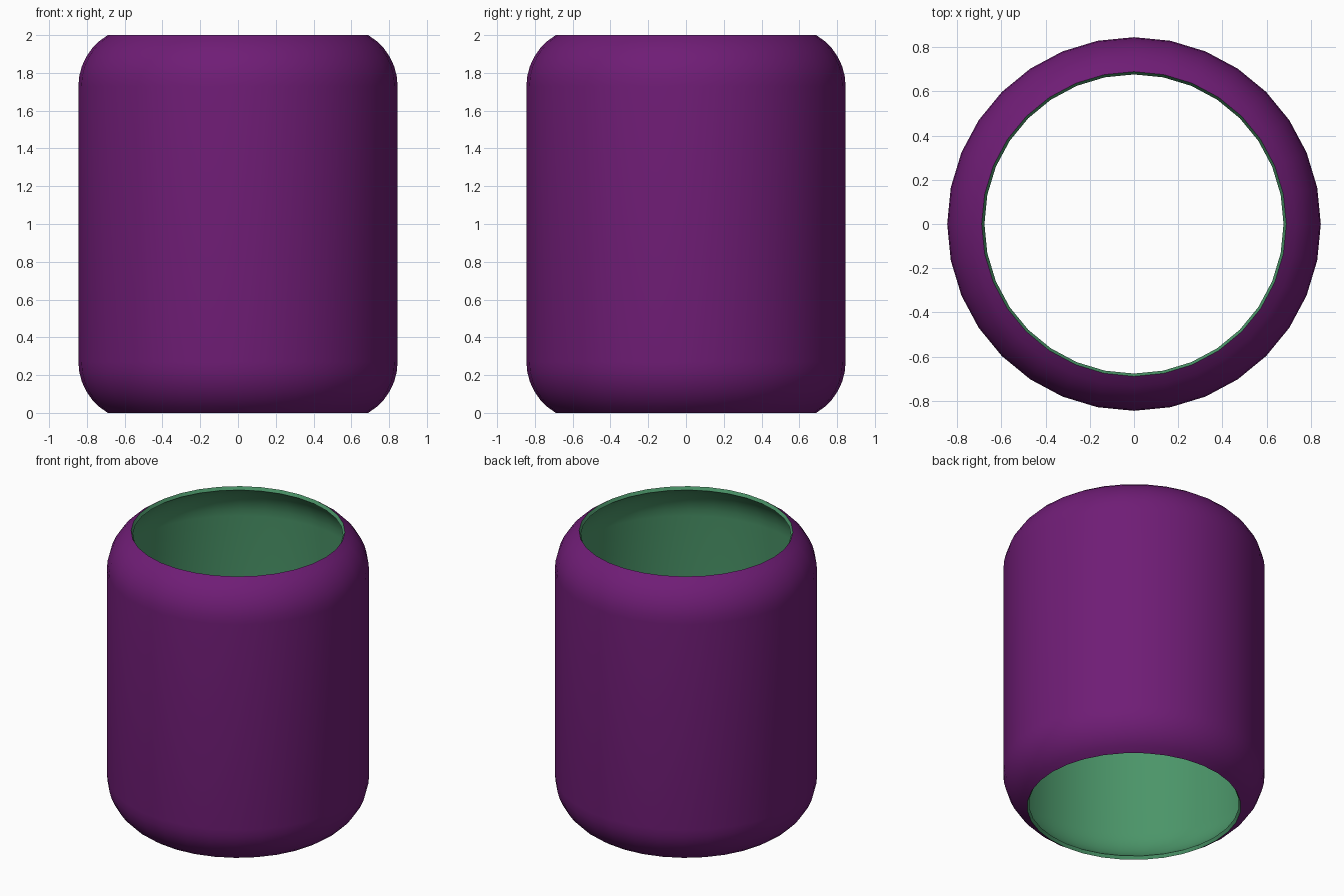
import bpy, bmesh
from math import sin, cos, pi, radians

if "Cube" in bpy.data.objects:
    bpy.data.objects.remove(bpy.data.objects["Cube"])

SIDES, STEPS = 32, 6
R_OUT, R_ARC, ARC, WALL = 0.845, 0.312, radians(60), 0.025
Z_ARC = R_ARC * sin(ARC)          # height of each rounded shoulder
CX = R_OUT - R_ARC                # centre of the shoulder arc


def wall_profile(radius):
    """Straight wall with a rounded shoulder at each end, bottom to top."""
    angles = [ARC * i / STEPS for i in range(STEPS + 1)]
    low = [(CX + radius * cos(a), Z_ARC - radius * sin(a)) for a in reversed(angles)]
    return low + [(r, 2 - z) for r, z in reversed(low)]


def material(name, color):
    m = bpy.data.materials.new(name)
    m.diffuse_color = (*color, 1)
    m.use_nodes = True
    m.node_tree.nodes["Principled BSDF"].inputs["Base Color"].default_value = m.diffuse_color
    return m


# Closed section: outer skin up, inner lining back down
outer = wall_profile(R_ARC)
inner = wall_profile(R_ARC - WALL)[::-1]
section = outer + inner

bm = bmesh.new()
rings = [[bm.verts.new((r * cos(2 * pi * k / SIDES), r * sin(2 * pi * k / SIDES), z))
          for k in range(SIDES)] for r, z in section]
for i, ring in enumerate(rings):
    nxt = rings[(i + 1) % len(rings)]
    for k in range(SIDES):
        j = (k + 1) % SIDES
        f = bm.faces.new((ring[k], ring[j], nxt[j], nxt[k]))
        # Lining and both rims are green
        f.material_index = 0 if i < len(outer) - 1 else 1
bmesh.ops.recalc_face_normals(bm, faces=bm.faces)

mesh = bpy.data.meshes.new("barrel_sleeve")
bm.to_mesh(mesh)
bm.free()
mesh.materials.append(material("purple_skin", (0.16, 0.012, 0.18)))
mesh.materials.append(material("green_lining", (0.07, 0.30, 0.14)))
sleeve = bpy.data.objects.new("barrel_sleeve", mesh)
bpy.context.collection.objects.link(sleeve)

# Smooth walls, crisp rims
bpy.context.view_layer.objects.active = sleeve
sleeve.select_set(True)
bpy.ops.object.shade_smooth_by_angle(angle=radians(35))
